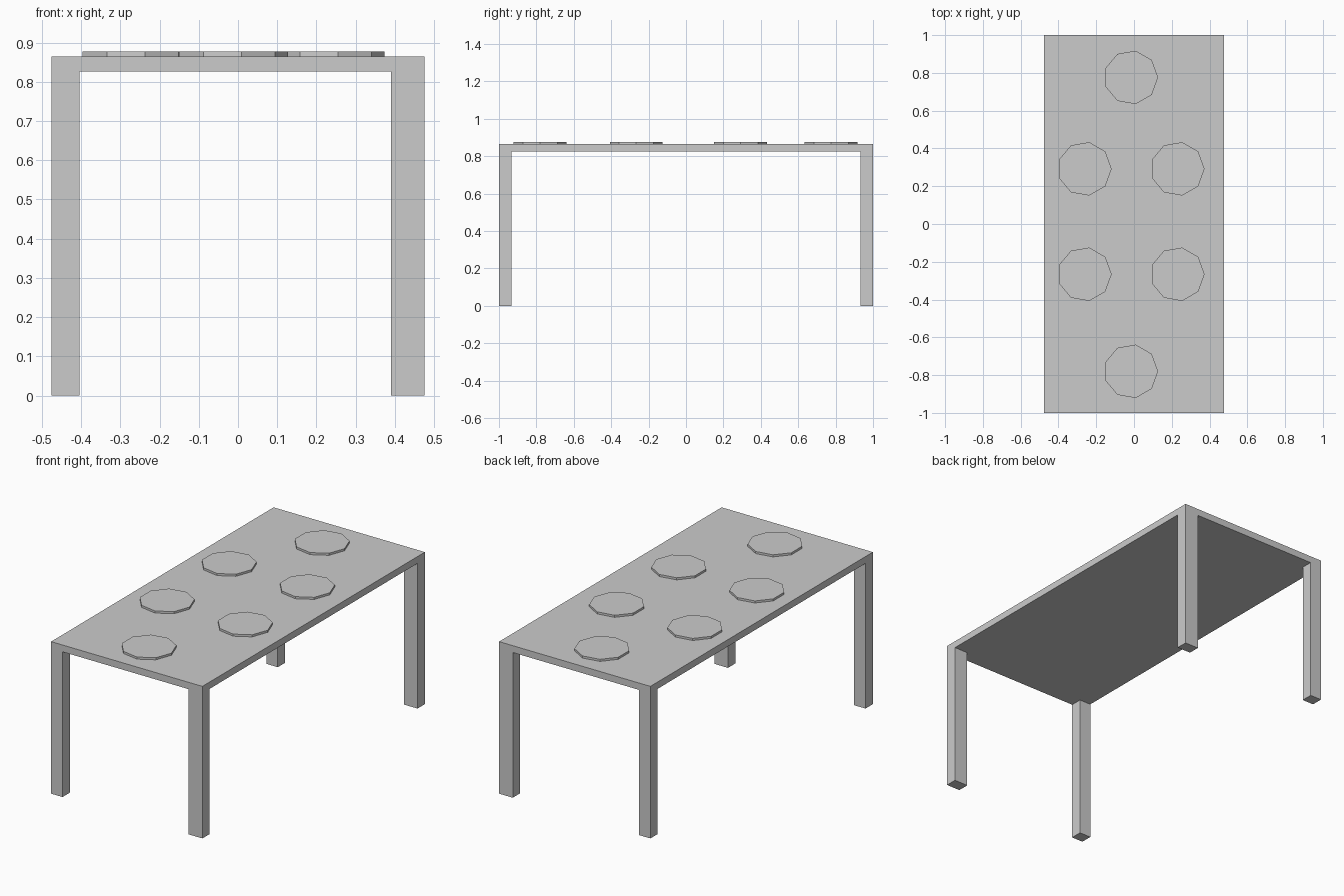
import bpy, bmesh
from mathutils import Matrix

if "Cube" in bpy.data.objects:
    bpy.data.objects.remove(bpy.data.objects["Cube"])

HALF_X, HALF_Y = 0.476, 1.0
TOP_Z, UNDER_Z = 0.865, 0.826
CUTS_X = (-0.404, 0.390)      # inner faces of the legs
CUTS_Y = (-0.934, 0.934)
PLATE_R, PLATE_H = 0.1435, 0.012


def finish(bm, name):
    bmesh.ops.recalc_face_normals(bm, faces=bm.faces[:])
    mesh = bpy.data.meshes.new(name)
    bm.to_mesh(mesh)
    bm.free()
    obj = bpy.data.objects.new(name, mesh)
    bpy.context.collection.objects.link(obj)
    return obj


def slice_mesh(bm, co, no):
    bmesh.ops.bisect_plane(bm, geom=bm.verts[:] + bm.edges[:] + bm.faces[:],
                           plane_co=co, plane_no=no)


# Table: a slab with loop cuts, its four corner faces extruded down into legs
bm = bmesh.new()
bmesh.ops.create_cube(bm, size=1, matrix=Matrix.Translation((0, 0, (TOP_Z + UNDER_Z) / 2))
                      @ Matrix.Diagonal((2 * HALF_X, 2 * HALF_Y, TOP_Z - UNDER_Z, 1)))
for x in CUTS_X:
    slice_mesh(bm, (x, 0, 0), (1, 0, 0))
for y in CUTS_Y:
    slice_mesh(bm, (0, y, 0), (0, 1, 0))
corners = []
for f in bm.faces:
    c = f.calc_center_median()
    if c.z < UNDER_Z + 0.001 and abs(c.y) > 0.934 and not CUTS_X[0] < c.x < CUTS_X[1]:
        corners.append(f)
feet = bmesh.ops.extrude_discrete_faces(bm, faces=corners)["faces"]
for f in feet:
    for v in f.verts:
        v.co.z = 0
# weld leg tops to the slab
bmesh.ops.remove_doubles(bm, verts=bm.verts[:], dist=1e-5)
finish(bm, "table_top_and_legs")

# Plates: nine-sided discs, one at each end and two along each side
plates = {
    "plate_back": (-0.016, 0.776), "plate_front": (-0.016, -0.780),
    "plate_left_back": (-0.262, 0.292), "plate_right_back": (0.230, 0.292),
    "plate_left_front": (-0.262, -0.266), "plate_right_front": (0.230, -0.266),
}
for name, (x, y) in plates.items():
    bm = bmesh.new()
    bmesh.ops.create_cone(bm, cap_ends=True, segments=9, radius1=PLATE_R,
                          radius2=PLATE_R, depth=PLATE_H)
    # put one corner towards +x
    far = max(bm.verts, key=lambda v: v.co.x).co
    turn = far.xy.angle_signed((1, 0))
    bmesh.ops.transform(bm, verts=bm.verts[:],
                        matrix=Matrix.Translation((x, y, TOP_Z + PLATE_H / 2))
                        @ Matrix.Rotation(-turn, 4, 'Z'))
    finish(bm, name)
